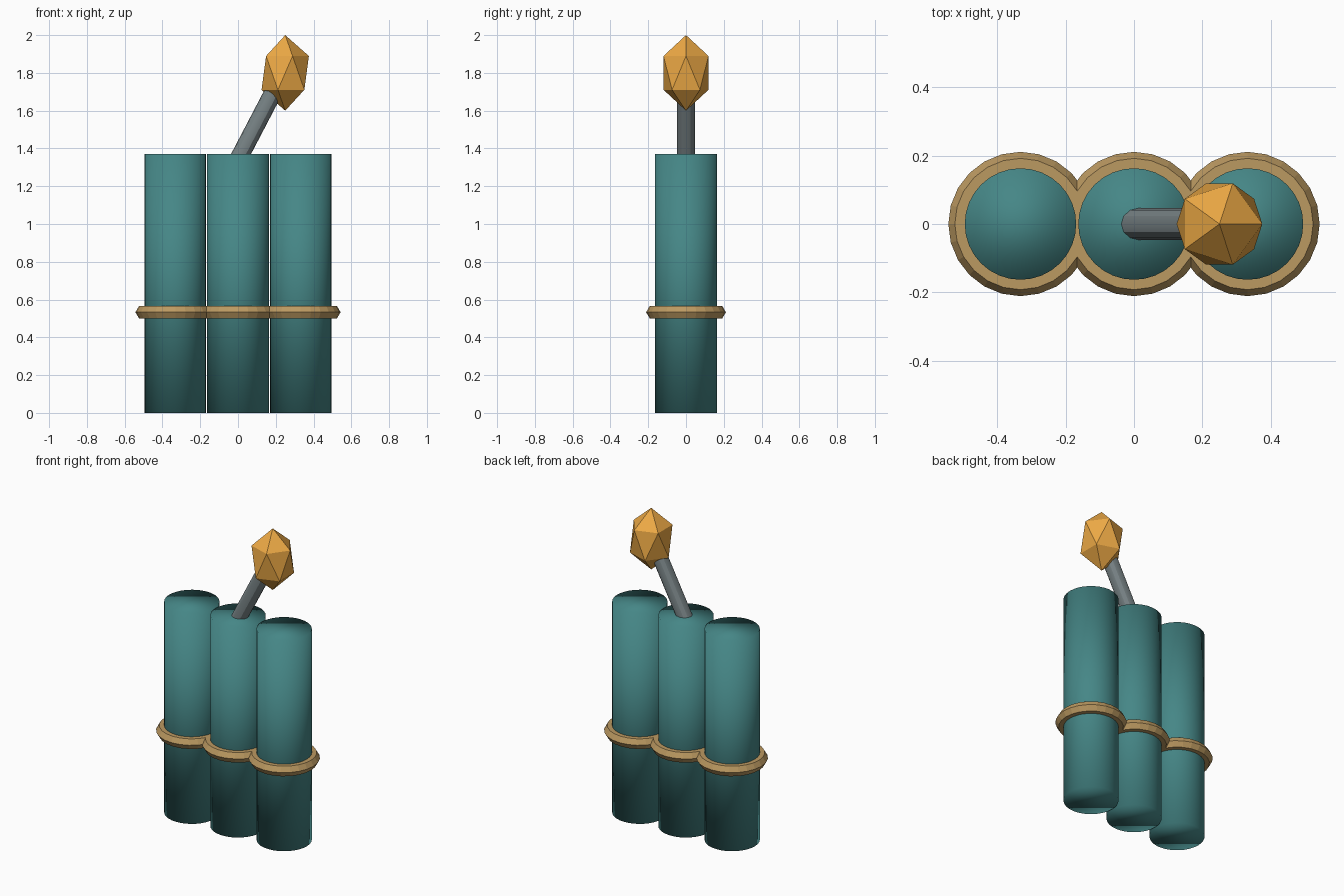
import bpy
from mathutils import Vector

if "Cube" in bpy.data.objects:
    bpy.data.objects.remove(bpy.data.objects["Cube"])


def material(name, color):
    m = bpy.data.materials.new(name)
    m.diffuse_color = (*color, 1)
    m.use_nodes = True
    m.node_tree.nodes["Principled BSDF"].inputs["Base Color"].default_value = m.diffuse_color
    return m


def finish(name, mat, smooth):
    ob = bpy.context.object
    ob.name = name
    if mat:
        ob.data.materials.append(mat)
    if smooth:
        bpy.ops.object.shade_smooth()
    else:
        bpy.ops.object.shade_flat()
    return ob


teal = material("teal", (0.06, 0.24, 0.24))
tan = material("tan", (0.50, 0.32, 0.12))
amber = material("amber", (0.85, 0.40, 0.06))
slate = material("slate", (0.19, 0.23, 0.24))

# Three side-by-side tubes, each with a faceted binding ring
for label, x in (("left", -0.332), ("middle", 0.0), ("right", 0.332)):
    bpy.ops.mesh.primitive_cylinder_add(vertices=32, radius=0.163, depth=1.37,
                                        location=(x, 0, 0.685))
    finish(label + "_tube", teal, True)
    bpy.ops.mesh.primitive_torus_add(major_segments=24, minor_segments=6,
                                     major_radius=0.173, minor_radius=0.038,
                                     location=(x, 0, 0.533))
    finish(label + "_binding", tan, False)

# Slanted fuse rising from the middle tube
start, end = Vector((-0.005, 0, 1.33)), Vector((0.23, 0, 1.78))
axis = end - start
bpy.ops.mesh.primitive_cylinder_add(vertices=12, radius=0.047, depth=axis.length,
                                    location=(start + end) / 2,
                                    rotation=axis.to_track_quat('Z', 'Y').to_euler())
bpy.ops.object.shade_smooth_by_angle()
finish("fuse", slate, True)

# Stretched low-poly spark at the tip
bpy.ops.mesh.primitive_ico_sphere_add(subdivisions=1, radius=1, location=(0.25, 0, 1.8),
                                      scale=(0.14, 0.14, 0.2))
finish("spark", amber, False)
